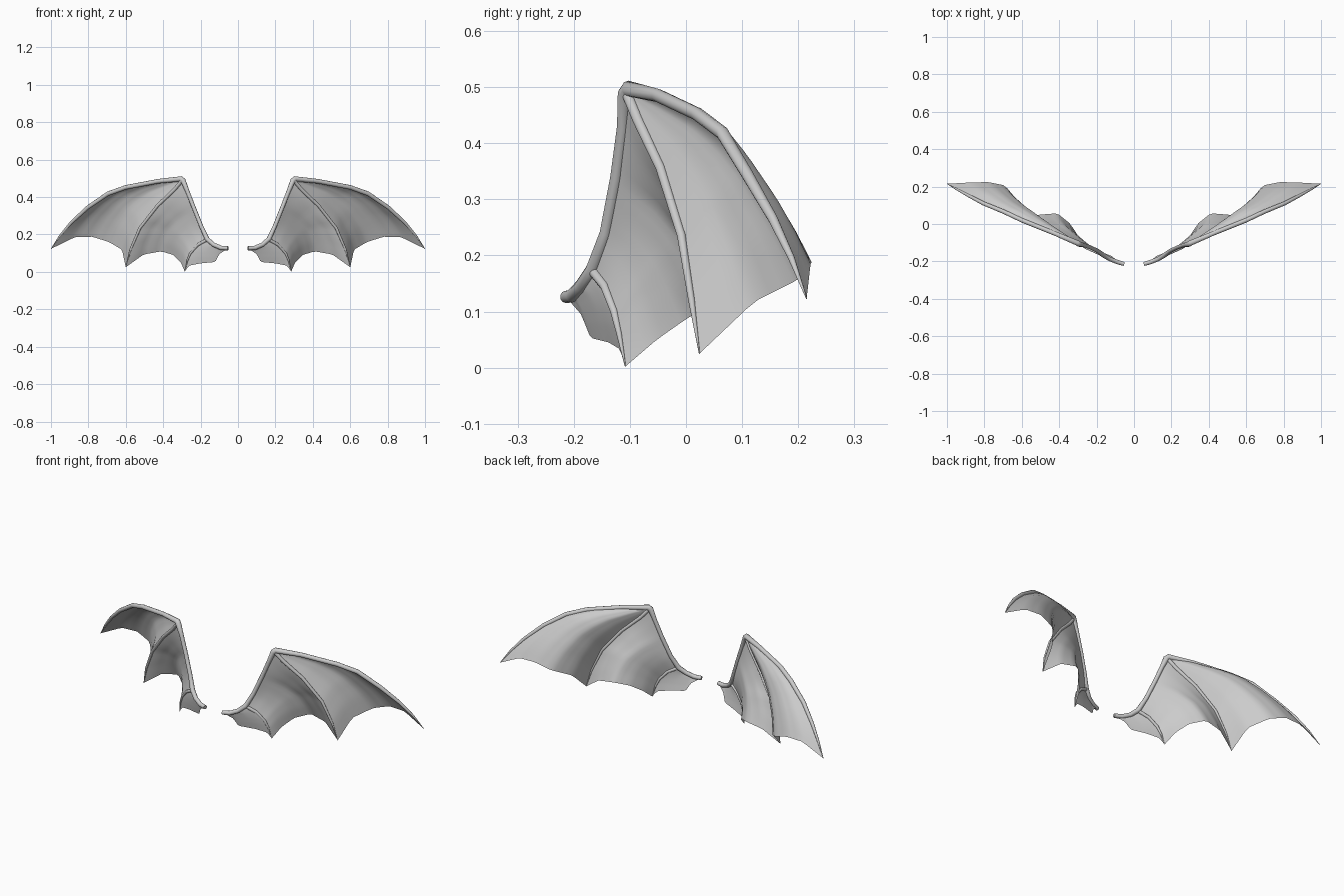
import bpy, bmesh, math
from mathutils import Vector

if "Cube" in bpy.data.objects:
    bpy.data.objects.remove(bpy.data.objects["Cube"])

# Centre lines of the bones of one wing (the other is mirrored)
ARM_ROOT = [(.053, -.214, .126), (.09, -.203, .128), (.13, -.187, .145), (.165, -.166, .175)]
ARM_UPPER = [(.165, -.166, .175), (.195, -.143, .24), (.235, -.124, .34), (.27, -.112, .43), (.294, -.107, .488)]
LEAD = [(.304, -.101, .497), (.425, -.05, .485), (.60, .02, .452), (.695, .065, .418), (.805, .11, .343),
        (.89, .155, .265), (.95, .188, .195), (1.0, .215, .123)]
MID = [(.30, -.105, .488), (.34, -.085, .44), (.43, -.045, .355), (.525, -.008, .235), (.575, .01, .12),
       (.60, .024, .025)]
INNER = [(.165, -.166, .172), (.215, -.145, .145), (.255, -.128, .10), (.272, -.119, .06), (.285, -.108, .002)]

# Scalloped lower hems of the membranes
HEM_OUTER = [MID[-1], (.62, .122, .118), (.69, .206, .16), (.78, .224, .188), (.875, .222, .185), LEAD[-1]]
HEM_MIDDLE = [INNER[-1], (.305, -.052, .05), (.345, .005, .09), (.41, .057, .11), (.505, .05, .093), MID[-1]]
HEM_INNER = [ARM_ROOT[0], (.10, -.187, .095), (.122, -.17, .053), (.205, -.138, .045), (.262, -.118, .033), INNER[-1]]


def finish(name, bm):
    bmesh.ops.remove_doubles(bm, verts=bm.verts, dist=1e-5)
    bmesh.ops.recalc_face_normals(bm, faces=bm.faces)
    me = bpy.data.meshes.new(name)
    bm.to_mesh(me)
    bm.free()
    ob = bpy.data.objects.new(name, me)
    bpy.context.collection.objects.link(ob)
    bpy.ops.object.select_all(action='DESELECT')
    ob.select_set(True)
    bpy.context.view_layer.objects.active = ob
    bpy.ops.object.shade_smooth_by_angle(angle=math.radians(50))
    ob.modifiers.new("Mirror", 'MIRROR')
    return ob


def sample(pts, n):
    """n + 1 points evenly spaced along a polyline."""
    pts = [Vector(p) for p in pts]
    lens = [(b - a).length for a, b in zip(pts, pts[1:])]
    total, out = sum(lens), []
    for i in range(n + 1):
        d, k = total * i / n, 0
        while k < len(lens) - 1 and d > lens[k]:
            d -= lens[k]
            k += 1
        out.append(pts[k].lerp(pts[k + 1], min(1, d / max(lens[k], 1e-9))))
    return out


def bone(name, pts, radii, sides=10):
    """Tapered tube along a polyline."""
    pts = [Vector(p) for p in pts]
    bm, rings = bmesh.new(), []
    for i, (p, r) in enumerate(zip(pts, radii)):
        a = (p - pts[i - 1]).normalized() if i else Vector()
        b = (pts[i + 1] - p).normalized() if i < len(pts) - 1 else Vector()
        t = (a + b).normalized()
        side = t.cross(Vector((.42, -.9, 0))).normalized()
        up = side.cross(t)
        rings.append([bm.verts.new(p + r * (side * math.cos(w) + up * math.sin(w)))
                      for w in (2 * math.pi * k / sides for k in range(sides))])
    for r0, r1 in zip(rings, rings[1:]):
        for k in range(sides):
            j = (k + 1) % sides
            bm.faces.new((r0[k], r0[j], r1[j], r1[k]))
    bm.faces.new(rings[0])
    bm.faces.new(rings[-1])
    return finish(name, bm)


def membrane(name, left, right, top, hem, n=20):
    """Skin patch filled between four boundary curves."""
    L, R, T, H = (sample(c, n) for c in (left, right, top, hem))
    bm, g = bmesh.new(), []
    for i in range(n + 1):
        t = i / n
        row = []
        for j in range(n + 1):
            u = j / n
            p = (L[i].lerp(R[i], u) + T[j].lerp(H[j], t)
                 - T[0].lerp(T[n], u).lerp(H[0].lerp(H[n], u), t))
            row.append(bm.verts.new(p))
        g.append(row)
    for i in range(n):
        for j in range(n):
            bm.faces.new((g[i][j], g[i][j + 1], g[i + 1][j + 1], g[i + 1][j]))
    bmesh.ops.dissolve_degenerate(bm, dist=1e-5, edges=bm.edges)
    return finish(name, bm)


# Bones: arm with leading finger, then the two trailing fingers
bone("arm_and_leading_finger", ARM_ROOT + ARM_UPPER[1:] + LEAD,
     [.011, .012, .012, .013, .011, .011, .011, .015, .015, .012, .012, .012, .011, .009, .006, .001])
bone("middle_finger", MID, [.010, .010, .009, .008, .006, .001])
bone("inner_finger", INNER, [.009, .008, .007, .005, .001])

# Membranes stretched between the bones
wrist = [(.299, -.104, .492)] * 2
root = [ARM_ROOT[0]] * 2
membrane("outer_membrane", wrist[:1] + MID[1:], wrist[:1] + LEAD[1:], wrist, HEM_OUTER)
membrane("middle_membrane", ARM_UPPER[:1] + INNER[1:], wrist[:1] + MID[1:], ARM_UPPER[:-1] + wrist[:1], HEM_MIDDLE)
membrane("inner_membrane", root, ARM_UPPER[:1] + INNER[1:], ARM_ROOT, HEM_INNER)
